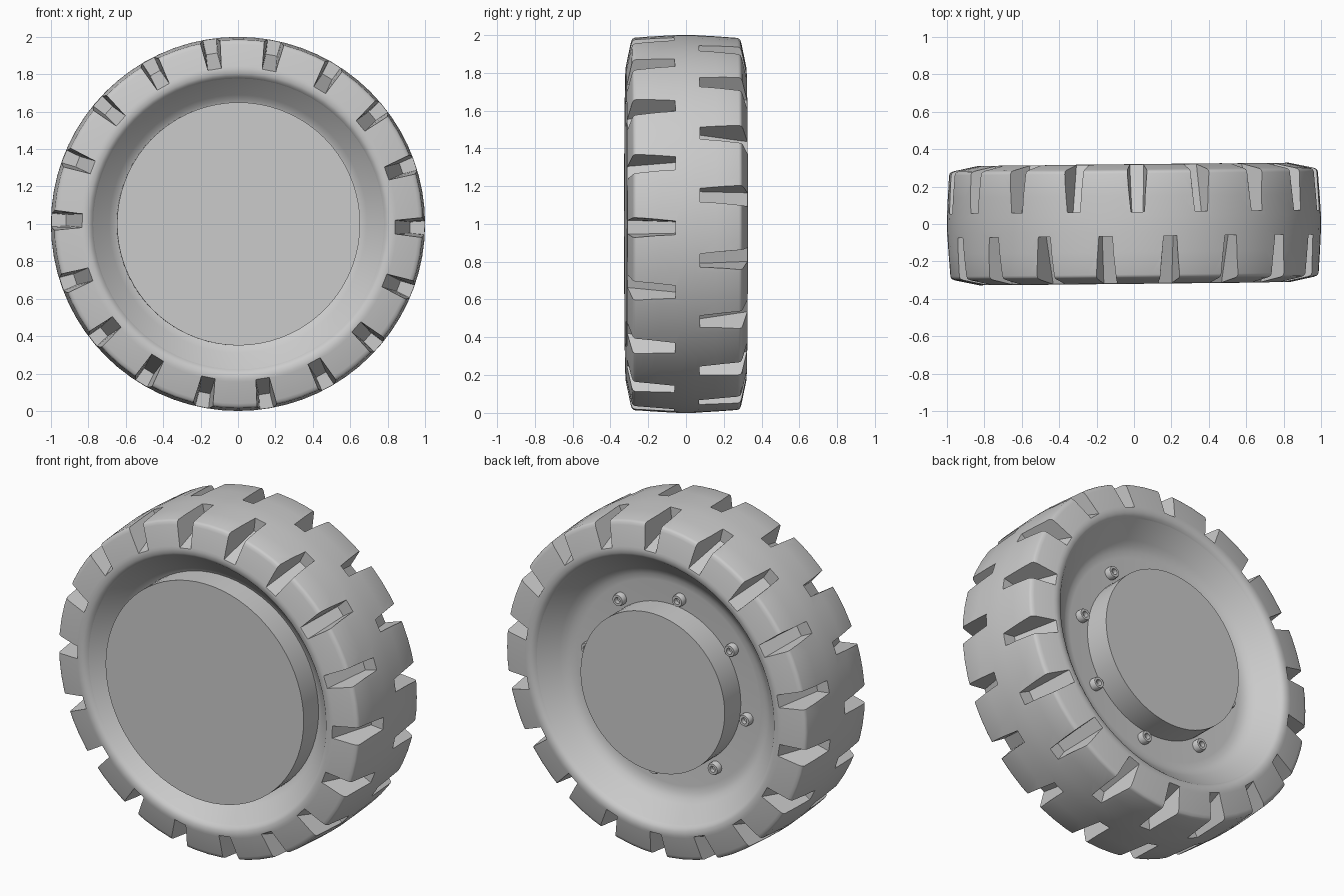
import bpy, bmesh, math
from mathutils import Matrix, Vector

if "Cube" in bpy.data.objects:
    bpy.data.objects.remove(bpy.data.objects["Cube"], do_unlink=True)

SEGMENTS = 72
NOTCHES = 18
BOLTS = 8
# slight turn about z, wheel axle one unit above the ground
PLACE = Matrix.Translation((0, 0, 1)) @ Matrix.Rotation(math.radians(0.6), 4, "Z")

grey = bpy.data.materials.new("plain grey")
grey.use_nodes = True
grey.diffuse_color = (0.6, 0.6, 0.6, 1)
grey.node_tree.nodes["Principled BSDF"].inputs["Base Color"].default_value = (0.6, 0.6, 0.6, 1)


def make_object(name, bm):
    bmesh.ops.remove_doubles(bm, verts=bm.verts, dist=0.0001)
    bmesh.ops.recalc_face_normals(bm, faces=bm.faces)
    mesh = bpy.data.meshes.new(name)
    bm.to_mesh(mesh)
    bm.free()
    obj = bpy.data.objects.new(name, mesh)
    bpy.context.collection.objects.link(obj)
    obj.matrix_world = PLACE
    mesh.materials.append(grey)
    return obj


def smooth(obj, angle=32):
    bpy.ops.object.select_all(action="DESELECT")
    obj.select_set(True)
    bpy.context.view_layer.objects.active = obj
    bpy.ops.object.shade_smooth_by_angle(angle=math.radians(angle))


def spin(bm, profile, steps, closed=True):
    """Revolve (radius, y) points about the y axis."""
    verts = [bm.verts.new((r, y, 0)) for r, y in profile]
    edges = [bm.edges.new(pair) for pair in zip(verts, verts[1:])]
    if closed:
        edges.append(bm.edges.new((verts[-1], verts[0])))
    bmesh.ops.spin(bm, geom=verts + edges, cent=(0, 0, 0), axis=(0, 1, 0),
                   angle=math.tau, steps=steps, use_merge=True)


def revolve(name, profile, closed=True):
    bm = bmesh.new()
    spin(bm, profile, SEGMENTS, closed)
    return make_object(name, bm)


def mirrored(half):
    return half + [(r, -y) for r, y in reversed(half) if y > 0]


# Tyre: crowned tread, sloping shoulders, rounded lip
tyre = revolve("tyre", mirrored([
    (0.74, 0.24), (0.78, 0.297), (0.79, 0.308), (0.805, 0.317), (0.83, 0.319),
    (0.845, 0.316), (0.96, 0.292), (0.976, 0.286), (0.982, 0.28), (0.986, 0.27),
    (0.994, 0.15), (1.0, 0.04)]))

# Tread notches: tapered wedges, staggered between the two sides
SECTIONS = [(0.065, 0.92, 0.03, 0.043), (0.36, 0.822, 0.038, 0.073)]
bm = bmesh.new()
for side in (-1, 1):
    for i in range(NOTCHES):
        angle = math.radians(-1.2 + (i + (side > 0) / 2) * 360 / NOTCHES)
        turn = Matrix.Rotation(-angle, 3, "Y")
        corners = []
        for y, floor, low, high in SECTIONS:
            for r, w in ((floor, -low), (floor, low), (1.08, high), (1.08, -high)):
                corners.append(bm.verts.new(turn @ Vector((r, y * side, w))))
        near, far = corners[:4], corners[4:]
        bm.faces.new(near)
        bm.faces.new(far)
        for k in range(4):
            j = (k + 1) % 4
            bm.faces.new((near[k], near[j], far[j], far[k]))
cutter = make_object("notch_cutter", bm)
cutter.hide_render = True

cut = tyre.modifiers.new("notches", "BOOLEAN")
cut.operation = "DIFFERENCE"
cut.solver = "EXACT"
cut.object = cutter
bpy.ops.object.select_all(action="DESELECT")
tyre.select_set(True)
bpy.context.view_layer.objects.active = tyre
bpy.ops.object.modifier_apply(modifier=cut.name)
bpy.data.objects.remove(cutter, do_unlink=True)
smooth(tyre)

# Rim: dished on both sides with a flat web
smooth(revolve("rim", mirrored([
    (0, 0.165), (0.6, 0.165), (0.635, 0.17), (0.665, 0.184),
    (0.69, 0.205), (0.78, 0.296)]), closed=False))

# Hub plugs
smooth(revolve("front_cover", [(0, -0.32), (0.65, -0.32), (0.65, -0.15), (0, -0.15)], False))
smooth(revolve("back_hub", [(0, 0.32), (0.473, 0.32), (0.473, 0.15), (0, 0.15)], False))

# Socket bolts around the back hub
for i in range(BOLTS):
    bm = bmesh.new()
    spin(bm, [(0, 0.15), (0.036, 0.15), (0.036, 0.195), (0.032, 0.202),
              (0.018, 0.202), (0.018, 0.175), (0, 0.175)], 16, closed=False)
    angle = math.radians(8.5 + i * 360 / BOLTS)
    bmesh.ops.translate(bm, verts=bm.verts,
                        vec=(0.525 * math.cos(angle), 0, 0.525 * math.sin(angle)))
    smooth(make_object(f"bolt_{i + 1}", bm))
